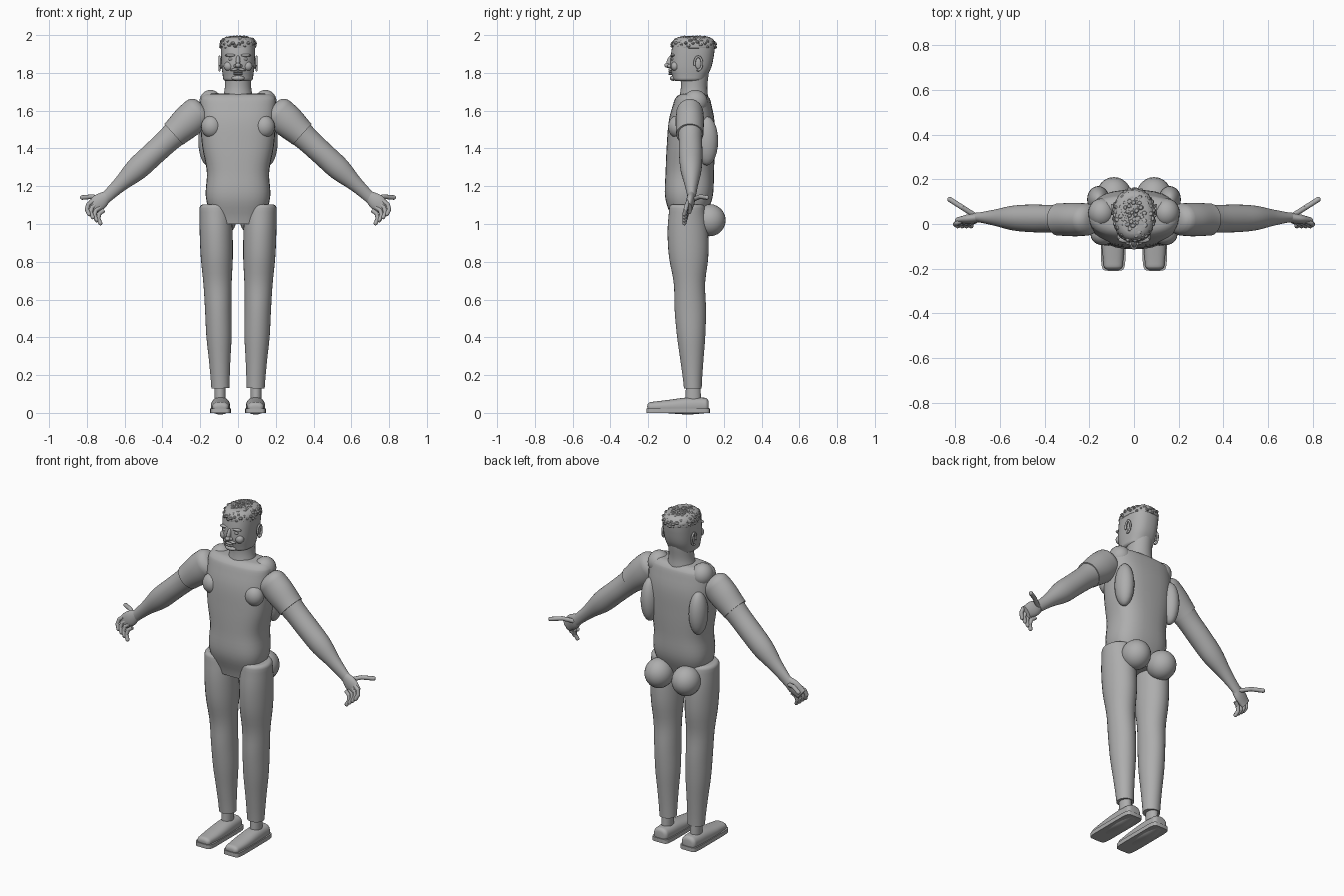
import bpy, bmesh, math, random
from mathutils import Vector, Matrix, Euler

random.seed(4)
cube = bpy.data.objects.get("Cube")
if cube:
    bpy.data.objects.remove(cube, do_unlink=True)

grey = bpy.data.materials.new("plain grey")
grey.use_nodes = True
grey.diffuse_color = (.42, .42, .42, 1)
shader = grey.node_tree.nodes["Principled BSDF"]
shader.inputs["Base Color"].default_value = grey.diffuse_color


def finish(name, bm, mirror=False):
    """Turn a bmesh into a smooth shaded object, optionally on both sides."""
    bmesh.ops.recalc_face_normals(bm, faces=bm.faces)
    mesh = bpy.data.meshes.new(name)
    bm.to_mesh(mesh)
    bm.free()
    mesh.materials.append(grey)
    obj = bpy.data.objects.new(name, mesh)
    bpy.context.collection.objects.link(obj)
    if mirror:
        modifier = obj.modifiers.new("both sides", 'MIRROR')
        modifier.use_mirror_merge = False
    bpy.ops.object.select_all(action='DESELECT')
    obj.select_set(True)
    bpy.context.view_layer.objects.active = obj
    bpy.ops.object.shade_smooth_by_angle(angle=math.radians(40))


def smooth_value(values, t):
    """Smooth curve through evenly spaced values, t from start to end in 0..1."""
    last = len(values) - 1
    i = min(int(t * last), last - 1)
    f = t * last - i
    a, b, c, d = (values[max(0, min(last, i + k))] for k in (-1, 0, 1, 2))
    return b + f / 2 * (c - a + f * (2 * a - 5 * b + 4 * c - d + f * (3 * (b - c) + d - a)))


def add_limb(bm, start, end, widths, depths, facing='Y', power=2, round_start=0, round_end=0):
    """Tube along a line; widths and depths are evenly spaced radii."""
    start, end = Vector(start), Vector(end)
    length = (end - start).length
    axis = (end - start) / length
    front = Vector((1, 0, 0)) if facing == 'X' else Vector((0, 1, 0))
    side = front.cross(axis).normalized()
    steps, sides = 24, 32
    # Rounded ends are extra stations that follow a quarter circle
    stations = [i / steps for i in range(steps + 1)]
    for radius, at_end in ((round_start, False), (round_end, True)):
        for k in range(5 if radius else 0):
            d = radius / length * (1 - math.sin(k * math.pi / 8))
            stations.append(1 - d if at_end else d)
    rings = []
    for t in sorted(set(stations)):
        inset = 0
        for radius, distance in ((round_start, t * length), (round_end, (1 - t) * length)):
            if distance < radius:
                inset += radius - math.sqrt(max(0, radius ** 2 - (radius - distance) ** 2))
        wide = max(.004, smooth_value(widths, t) - inset)
        deep = max(.004, smooth_value(depths, t) - inset)
        ring = []
        for i in range(sides):
            c, s = math.cos(math.tau * i / sides), math.sin(math.tau * i / sides)
            x = wide * math.copysign(abs(c) ** (2 / power), c)
            y = deep * math.copysign(abs(s) ** (2 / power), s)
            ring.append(bm.verts.new(start.lerp(end, t) + side * x + front * y))
        rings.append(ring)
    for low, high in zip(rings, rings[1:]):
        for i in range(sides):
            j = (i + 1) % sides
            bm.faces.new((low[i], low[j], high[j], high[i]))
    bm.faces.new(rings[0])
    bm.faces.new(rings[-1])


def limb(name, start, end, widths, depths, mirror=False, **options):
    bm = bmesh.new()
    add_limb(bm, start, end, widths, depths, **options)
    finish(name, bm, mirror)


def add_ball(bm, position, size, tilt=(0, 0, 0), segments=24):
    turn = Euler([math.radians(angle) for angle in tilt]).to_matrix().to_4x4()
    matrix = Matrix.Translation(position) @ turn @ Matrix.Diagonal((*size, 1))
    bmesh.ops.create_uvsphere(bm, u_segments=segments, v_segments=segments // 2,
                              radius=1, matrix=matrix)


def ball(name, position, size, mirror=False, tilt=(0, 0, 0)):
    bm = bmesh.new()
    add_ball(bm, position, size, tilt)
    finish(name, bm, mirror)


def add_chain(bm, points, radius):
    """Round rods joined by balls, for fingers and ear rims."""
    for p, q in zip(points, points[1:]):
        along = q - p
        matrix = Matrix.Translation((p + q) / 2) @ along.to_track_quat('Z', 'Y').to_matrix().to_4x4()
        bmesh.ops.create_cone(bm, cap_ends=True, segments=10, radius1=radius, radius2=radius,
                              depth=along.length, matrix=matrix)
        add_ball(bm, q, (radius, radius, radius), segments=10)


# Torso and neck
limb("torso", (0, .01, 1), (0, .035, 1.69), (.13, .17, .165, .19, .2, .2),
     (.08, .125, .128, .127, .12, .09), power=2.6, round_end=.04)
limb("neck", (0, .04, 1.64), (0, .045, 1.8), (.085, .07, .07), (.08, .07, .075))

# Muscle pads
ball("shoulder_pad", (.145, .05, 1.645), (.06, .065, .065), mirror=True)
ball("chest_pad", (.14, -.045, 1.515), (.055, .05, .06), mirror=True)
ball("side_back_pad", (.16, .11, 1.44), (.05, .06, .13), mirror=True)
ball("belly_pad", (.06, -.07, 1.28), (.03, .03, .11), mirror=True, tilt=(0, 8, 0))
ball("buttock", (.09, .125, 1.02), (.08, .085, .085), mirror=True)

# Legs, ankles and shoes
limb("leg", (.12, .005, 1.105), (.093, .036, .13),
     (.084, .087, .085, .075, .07, .067, .056, .048),
     (.093, .107, .104, .083, .083, .075, .06, .047), mirror=True, round_start=.02)
limb("ankle", (.095, .038, .05), (.095, .038, .16), (.03, .03), (.042, .038), mirror=True)
limb("sole", (.093, -.042, 0), (.093, -.042, .024), (.055, .055), (.168, .168),
     mirror=True, power=7)
limb("shoe", (.093, .12, .04), (.093, -.205, .03), (.04, .045, .035, .026), (.045, .05, .05, .042),
     mirror=True, facing='X', power=2.4, round_start=.02, round_end=.02)

# Arms and sleeves
limb("arm", (.19, .02, 1.61), (.71, .03, 1.13), (.08, .08, .066, .063, .061, .04, .03),
     (.07, .07, .062, .062, .056, .036, .02), mirror=True, round_start=.05)
limb("sleeve", (.18, .02, 1.62), (.34, .02, 1.475), (.085, .087, .074), (.07, .075, .072),
     mirror=True, round_start=.05)

# Hands: palm, four curled fingers and an outstretched thumb
bm = bmesh.new()
add_limb(bm, (.685, .03, 1.155), (.78, .016, 1.08), (.027, .043, .036), (.02, .022, .016))
for i in range(4):
    knuckle = Vector((.8, .012, 1.1)) - i * Vector((.02, 0, .016))
    curl = [knuckle - Vector((.03, 0, -.02))]
    for bend in (35, 75, 115):
        angle = math.radians(bend)
        curl.append(curl[-1] + .028 * Vector((math.cos(angle), -.25, -math.sin(angle))))
    add_chain(bm, curl, .011)
add_chain(bm, [Vector((.715, .04, 1.13)), Vector((.77, .075, 1.145)), Vector((.825, .11, 1.14))], .012)
finish("hand", bm, mirror=True)

# Head and face
limb("head", (0, .016, 1.757), (0, .044, 1.97), (.078, .086, .09, .09), (.084, .108, .114, .112),
     power=2.5, round_start=.015, round_end=.02)
ball("brow", (.038, -.07, 1.893), (.032, .014, .008), mirror=True)
ball("eye", (.037, -.07, 1.873), (.016, .01, .008), mirror=True)
ball("cheek", (.05, -.058, 1.835), (.026, .022, .025), mirror=True)
ball("nose_bridge", (0, -.082, 1.86), (.012, .02, .036), tilt=(-22, 0, 0))
ball("nose_tip", (0, -.098, 1.84), (.015, .017, .013))
ball("nostril", (.013, -.086, 1.836), (.01, .013, .01), mirror=True)
ball("moustache", (.018, -.082, 1.818), (.024, .011, .007), mirror=True, tilt=(0, 10, 0))
for name, height in (("upper_lip", 1.805), ("lower_lip", 1.794)):
    ball(name, (0, -.083, height), (.025, .011, .006))
ball("chin", (0, -.068, 1.772), (.034, .018, .014))

# Ears: a raised rim round a flat shell
bm = bmesh.new()
add_ball(bm, (.09, .065, 1.85), (.008, .017, .03))
rim = [math.radians(angle) for angle in range(-110, 200, 20)]
add_chain(bm, [Vector((.098, .065 + .02 * math.cos(t), 1.85 + .036 * math.sin(t))) for t in rim], .006)
finish("ear", bm, mirror=True)

# Hair: a low cap covered with small curls laid out in a spiral
limb("hair_cap", (0, .041, 1.93), (0, .041, 1.99), (.094, .094), (.116, .116),
     power=2.2, round_start=.005, round_end=.045)
bm = bmesh.new()
curls = 110
for i in range(curls):
    spread = math.sqrt((i + .5) / curls) * 1.15
    drop = .03 * spread ** 4 + random.uniform(0, .006)
    reach = min(spread, 1)
    turn = i * math.pi * (3 - math.sqrt(5))
    position = (.091 * reach * math.cos(turn), .041 + .113 * reach * math.sin(turn), 1.991 - drop)
    size = random.uniform(.007, .01)
    add_ball(bm, position, (size * 1.4, size * 1.2, size), (0, 0, random.uniform(0, 90)), segments=8)
finish("hair_curls", bm)
